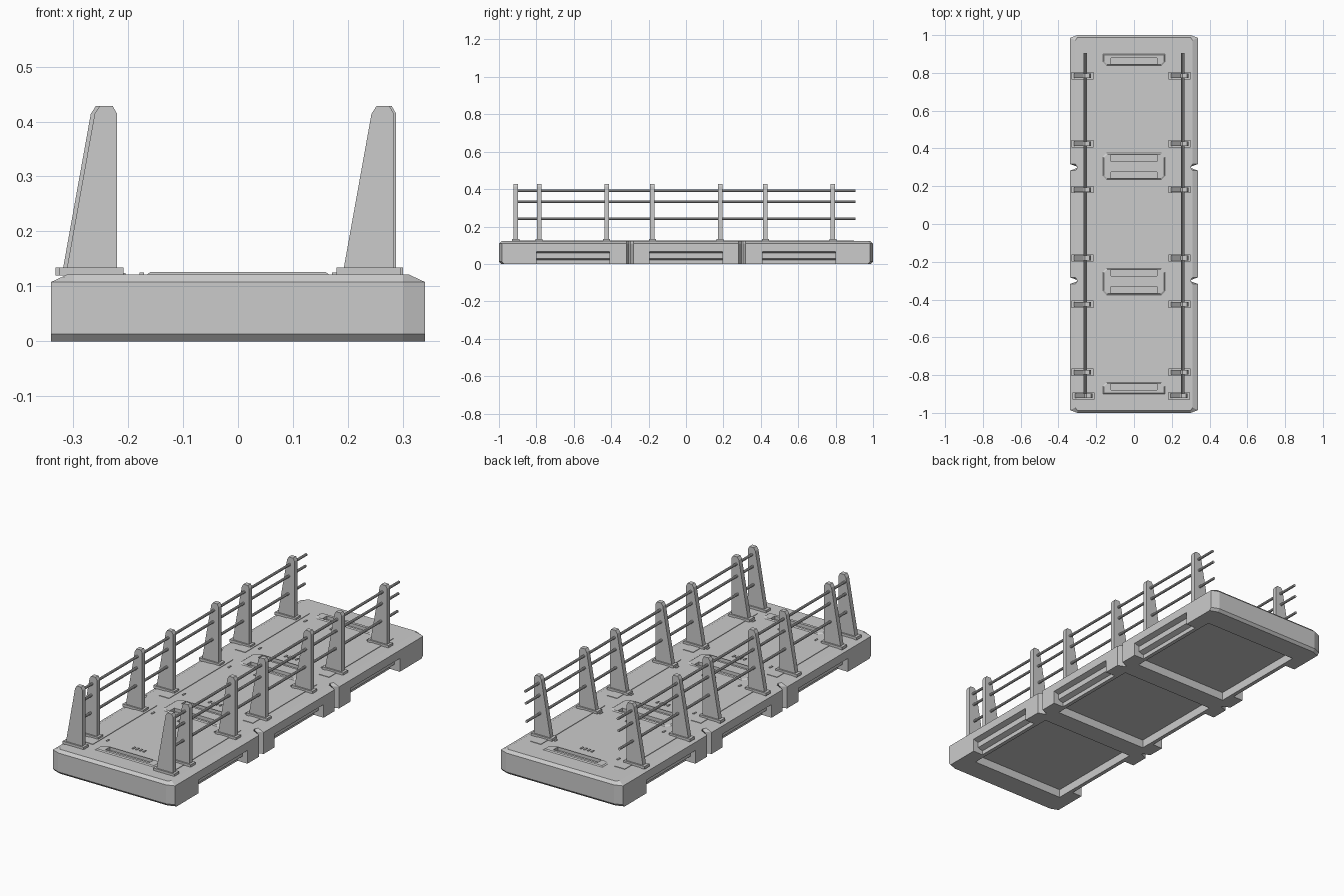
import bpy, bmesh
from math import pi
from mathutils import Matrix

if "Cube" in bpy.data.objects:
    bpy.data.objects.remove(bpy.data.objects["Cube"])

DECK = 0.122


def make(name, bm):
    bmesh.ops.recalc_face_normals(bm, faces=bm.faces)
    me = bpy.data.meshes.new(name)
    bm.to_mesh(me)
    bm.free()
    ob = bpy.data.objects.new(name, me)
    bpy.context.collection.objects.link(ob)
    return ob


def add_box(bm, x0, x1, y0, y1, z0, z1):
    m = Matrix.Translation(((x0 + x1) / 2, (y0 + y1) / 2, (z0 + z1) / 2))
    bmesh.ops.create_cube(bm, size=1, matrix=m @ Matrix.Diagonal((x1 - x0, y1 - y0, z1 - z0, 1)))


def boxes(name, items):
    bm = bmesh.new()
    for b in items:
        add_box(bm, *b)
    return make(name, bm)


def add_layers(bm, rings):
    loops = [[bm.verts.new(p) for p in r] for r in rings]
    n = len(loops[0])
    for a, b in zip(loops, loops[1:]):
        for i in range(n):
            j = (i + 1) % n
            bm.faces.new((a[i], a[j], b[j], b[i]))
    bm.faces.new(loops[0][::-1])
    bm.faces.new(loops[-1])


def cut(target, cutter):
    mod = target.modifiers.new("cut", 'BOOLEAN')
    mod.operation = 'DIFFERENCE'
    mod.solver = 'EXACT'
    mod.object = cutter
    bpy.context.view_layer.objects.active = target
    bpy.ops.object.modifier_apply(modifier=mod.name)


# hull outline: chamfered corners, V notches between the three floats
side = [(0.30, -1.0), (0.34, -0.985), (0.34, -0.318), (0.302, -0.304), (0.302, -0.296), (0.34, -0.282),
        (0.34, 0.282), (0.302, 0.296), (0.302, 0.304), (0.34, 0.318), (0.34, 0.985), (0.30, 1.0)]
outline = side + [(-x, -y) for x, y in side]


def ring(z, dx, dy):
    out = []
    for x, y in outline:
        if abs(x) > 0.32:
            x -= dx if x > 0 else -dx
        if abs(y) > 0.9:
            y -= dy if y > 0 else -dy
        out.append((x, y, z))
    return out


bm = bmesh.new()
add_layers(bm, [ring(0, 0, 0.012), ring(0.013, 0, 0), ring(0.108, 0, 0), ring(DECK, 0.03, 0.013)])
hull = make("pontoon_hull", bm)

# underside recesses
spans = [(-0.875, -0.35), (-0.25, 0.25), (0.35, 0.875)]
recess = boxes("recess_cutter", [(-0.265, 0.265, a, b, -0.05, 0.042) for a, b in spans])

# stepped side pockets with slanted ceilings
steps = [(0.40, -0.05), (0.285, -0.05), (0.285, 0.021), (0.312, 0.03), (0.312, 0.058), (0.342, 0.067), (0.40, 0.067)]
bm = bmesh.new()
for s in (-1, 1):
    for yc in (-0.605, 0.0, 0.605):
        add_layers(bm, [[(s * x, yc + d, z) for x, z in steps] for d in (-0.195, 0.195)])
pocket = make("pocket_cutter", bm)

# raised grip panels across the deck
bm = bmesh.new()
for a, b, lo, hi in [(0.838, 0.90, 1, 0), (0.235, 0.375, 1, 1), (-0.375, -0.235, 1, 1), (-0.90, -0.838, 0, 1)]:
    rings = []
    for z, e in ((0.116, 0), (0.122, 0), (0.1265, 0.006)):
        w, p, q = 0.165 - e, a + e, b - e
        c, d = 0.018 * lo, 0.018 * hi
        pts = [(-w + c, p), (w - c, p)]
        pts += [(w, p + c)] if lo else []
        pts += [(w, q - d)] if hi else []
        pts += [(w - d, q), (-w + d, q)]
        pts += [(-w, q - d)] if hi else []
        pts += [(-w, p + c)] if lo else []
        rings.append([(x, y, z) for x, y in pts])
    add_layers(bm, rings)
panels = make("grip_panels", bm)

# sunken slots in the panels, with a bar inside each
slot_ys = (-0.862, -0.35, -0.258, 0.258, 0.35, 0.862)
slots = boxes("slot_cutter", [(-0.122, 0.122, y - 0.018, y + 0.018, 0.11, 0.2) for y in slot_ys])
for cutter in (recess, pocket, slots):
    cut(hull, cutter)
cut(panels, slots)
for ob in (recess, pocket, slots):
    bpy.data.objects.remove(ob)

# low walking strips beside the railings
boxes("deck_strips", [(min(s * 0.205, s * 0.262), max(s * 0.205, s * 0.262), a, b, 0.115, 0.1245)
                      for s in (-1, 1) for a, b in [(-0.86, -0.35), (-0.255, 0.255), (0.35, 0.86)]])

# small deck cleats in line with the posts
post_ys = [-0.785, -0.425, -0.18, 0.182, 0.425, 0.785]
boxes("deck_cleats", [(x - 0.004, x + 0.004, y - 0.01, y + 0.01, 0.115, 0.1255)
                      for y in post_ys for x in (-0.175, -0.03, -0.01, 0.01, 0.03, 0.175)])

# tapered posts on foot plates, all leaning the same way
profile = [(-0.092, 0.13), (0, 0.13), (0, 0.414), (-0.008, 0.428), (-0.032, 0.428), (-0.041, 0.414)]


def add_post(bm, x, y):
    t = 0.012
    add_layers(bm, [[(x + px, y + d, pz) for px, pz in profile] for d in (-t, t)])
    add_box(bm, x - 0.105, x + 0.012, y - 0.019, y + 0.019, 0.12, 0.134)


for name, x_end, x_mid in (("left", -0.220, -0.227), ("right", 0.284, 0.288)):
    bm = bmesh.new()
    add_post(bm, x_end, -0.91)
    for y in post_ys:
        add_post(bm, x_mid, y)
    make(name + "_posts", bm)

# three round rails through each row of posts
for name, x in (("left", -0.254), ("right", 0.262)):
    bm = bmesh.new()
    for z, dx in ((0.391, 0), (0.332, -0.004), (0.242, -0.008)):
        m = Matrix.Translation((x + dx, -0.005, z)) @ Matrix.Rotation(pi / 2, 4, 'X')
        bmesh.ops.create_cone(bm, cap_ends=True, segments=10, radius1=0.0065, radius2=0.0065,
                              depth=1.82, matrix=m)
    make(name + "_rails", bm)
